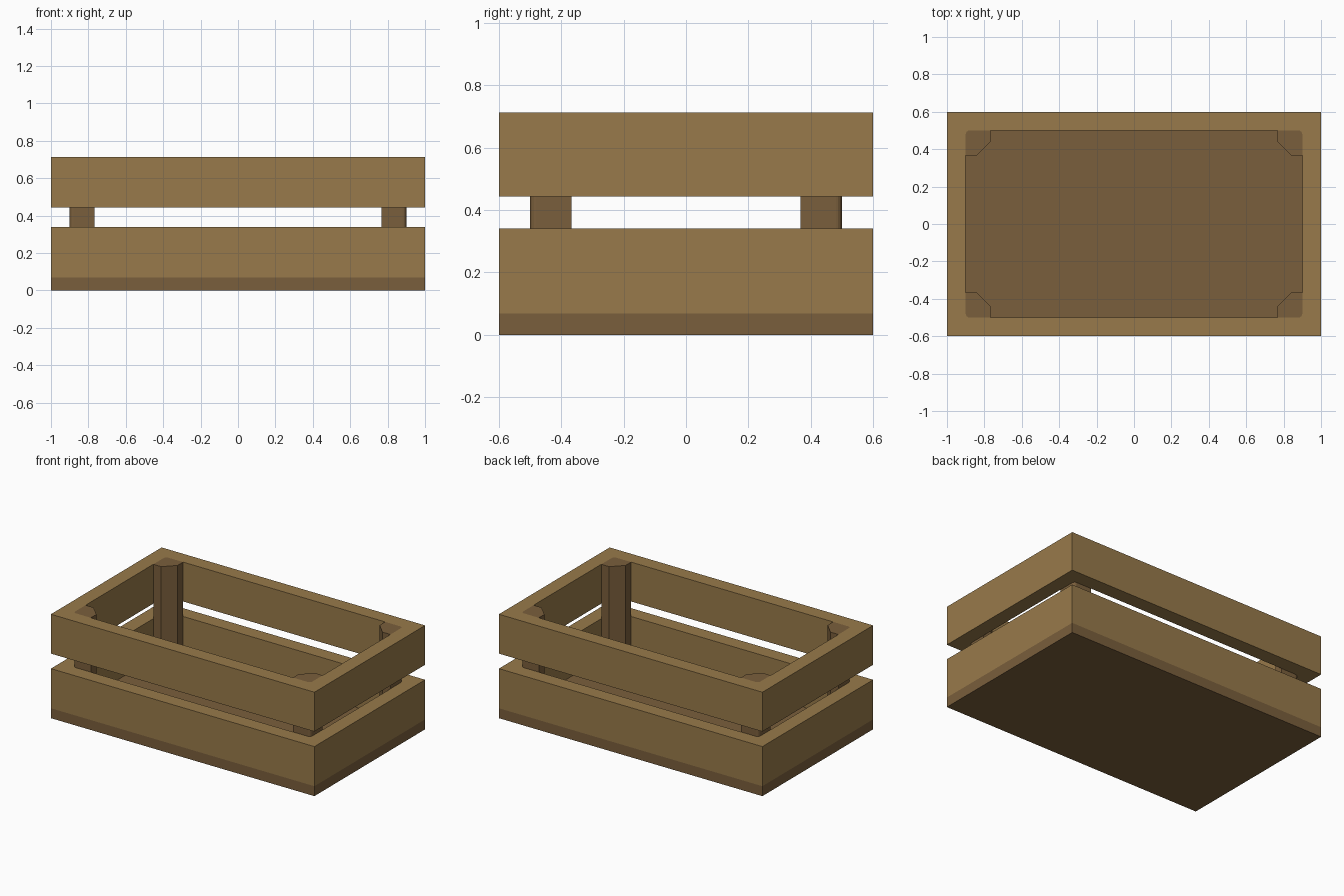
import bpy, bmesh, math

if "Cube" in bpy.data.objects:
    bpy.data.objects.remove(bpy.data.objects["Cube"])


def material(name, rgb):
    m = bpy.data.materials.new(name)
    m.diffuse_color = (*rgb, 1)
    m.use_nodes = True
    m.node_tree.nodes["Principled BSDF"].inputs["Base Color"].default_value = m.diffuse_color
    return m


LIGHT = material("light wood", (0.314, 0.195, 0.069))
DARK = material("dark wood", (0.195, 0.114, 0.045))

HX, HY, WALL = 1.0, 0.6, 0.1           # outer half sizes, board thickness
IX, IY, R = HX - WALL, HY - WALL, 0.02  # inner half sizes, inner corner radius
FLOOR, TOP = 0.068, 0.713


def corner_arc(steps=4):
    """Rounded inner corner in the +x +y quadrant, counter-clockwise."""
    return [(IX - R + R * math.cos(a), IY - R + R * math.sin(a))
            for a in (math.pi / 2 * i / steps for i in range(steps + 1))]


def mirrored(points, sx, sy):
    pts = [(x * sx, y * sy) for x, y in points]
    return pts if sx * sy > 0 else pts[::-1]


def prism(name, loops, z0, z1, mat):
    """Extrude an outline (with an optional hole) from z0 to z1."""
    bm = bmesh.new()
    edges = []
    for loop in loops:
        vs = [bm.verts.new((x, y, z0)) for x, y in loop]
        edges += [bm.edges.new((a, b)) for a, b in zip(vs, vs[1:] + vs[:1])]
    bmesh.ops.triangle_fill(bm, edges=edges, use_beauty=True, use_dissolve=False)
    ext = bmesh.ops.extrude_face_region(bm, geom=bm.faces[:], use_keep_orig=True)
    top = [g for g in ext["geom"] if isinstance(g, bmesh.types.BMVert)]
    bmesh.ops.translate(bm, verts=top, vec=(0, 0, z1 - z0))
    bmesh.ops.recalc_face_normals(bm, faces=bm.faces[:])
    me = bpy.data.meshes.new(name)
    bm.to_mesh(me)
    bm.free()
    me.materials.append(mat)
    ob = bpy.data.objects.new(name, me)
    bpy.context.collection.objects.link(ob)


quadrants = [(1, 1), (-1, 1), (-1, -1), (1, -1)]
outer = [(HX * sx, HY * sy) for sx, sy in quadrants]
inner = [p for q in quadrants for p in mirrored(corner_arc(), *q)]

# Floor board
prism("floor_board", [outer], 0, FLOOR, DARK)

# Two slatted rings
prism("lower_slats", [outer, inner], FLOOR, 0.34, LIGHT)
prism("upper_slats", [outer, inner], 0.443, TOP, LIGHT)

# Corner posts with chamfered inner corner
post = corner_arc() + [(0.767, IY), (0.767, 0.44), (0.84, 0.367), (IX, 0.367)]
for i, q in enumerate(quadrants):
    prism(f"corner_post_{i + 1}", [mirrored(post, *q)], FLOOR, TOP, DARK)
